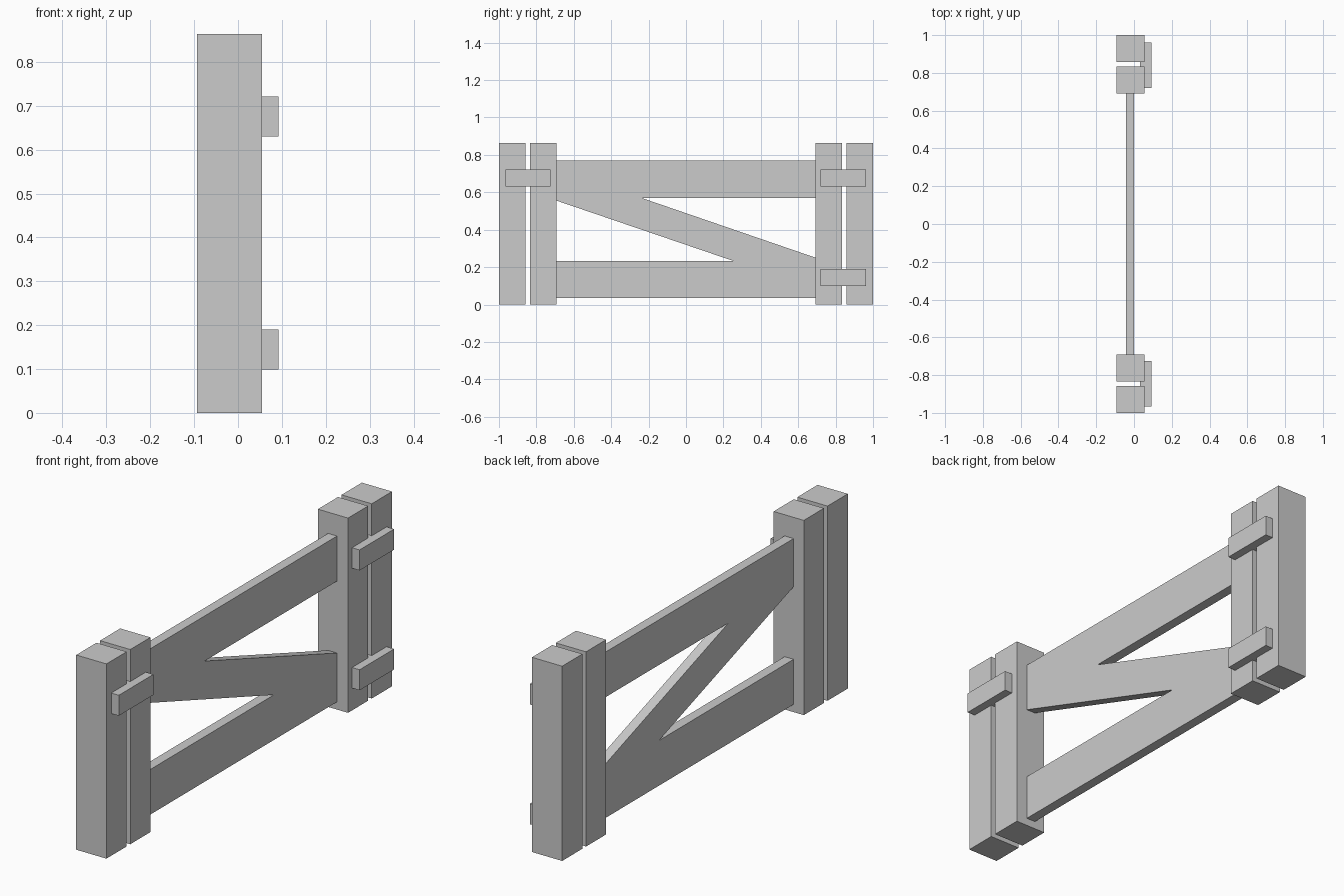
import bpy
import bmesh

if "Cube" in bpy.data.objects:
    bpy.data.objects.remove(bpy.data.objects["Cube"])


def extrude_profile(name, profile, x0, x1):
    """Extrude a (y, z) outline along x."""
    mesh = bpy.data.meshes.new(name)
    bm = bmesh.new()
    face = bm.faces.new([bm.verts.new((x0, y, z)) for y, z in profile])
    result = bmesh.ops.extrude_face_region(bm, geom=[face])
    verts = [v for v in result["geom"] if isinstance(v, bmesh.types.BMVert)]
    bmesh.ops.translate(bm, verts=verts, vec=(x1 - x0, 0, 0))
    bmesh.ops.recalc_face_normals(bm, faces=bm.faces)
    bm.to_mesh(mesh)
    bm.free()
    obj = bpy.data.objects.new(name, mesh)
    bpy.context.collection.objects.link(obj)
    return obj


def box(name, x, y, z):
    outline = [(y[0], z[0]), (y[1], z[0]), (y[1], z[1]), (y[0], z[1])]
    return extrude_profile(name, outline, *x)


# Paired posts at each end
for side, s in (("left", -1), ("right", 1)):
    for part, a, b in (("outer_post", 0.858, 1.0), ("inner_post", 0.692, 0.833)):
        box(f"{side}_{part}", (-0.093, 0.055), sorted((s * a, s * b)), (0, 0.863))

# Horizontal rails joined by the diagonal brace
extrude_profile("rails_and_brace", [
    (-0.694, 0.769), (0.694, 0.769), (0.694, 0.569), (-0.235, 0.569),
    (0.694, 0.25), (0.694, 0.034), (-0.694, 0.034), (-0.694, 0.234),
    (0.25, 0.234), (-0.694, 0.556)], -0.043, 0.001)

# Hinge blocks on one side, latch block on the other
for name, y, z in (("upper_hinge", 0.72, 0.63), ("lower_hinge", 0.72, 0.099),
                   ("latch", -0.966, 0.63)):
    box(name, (0.032, 0.092), (y, y + 0.242), (z, z + 0.091))
